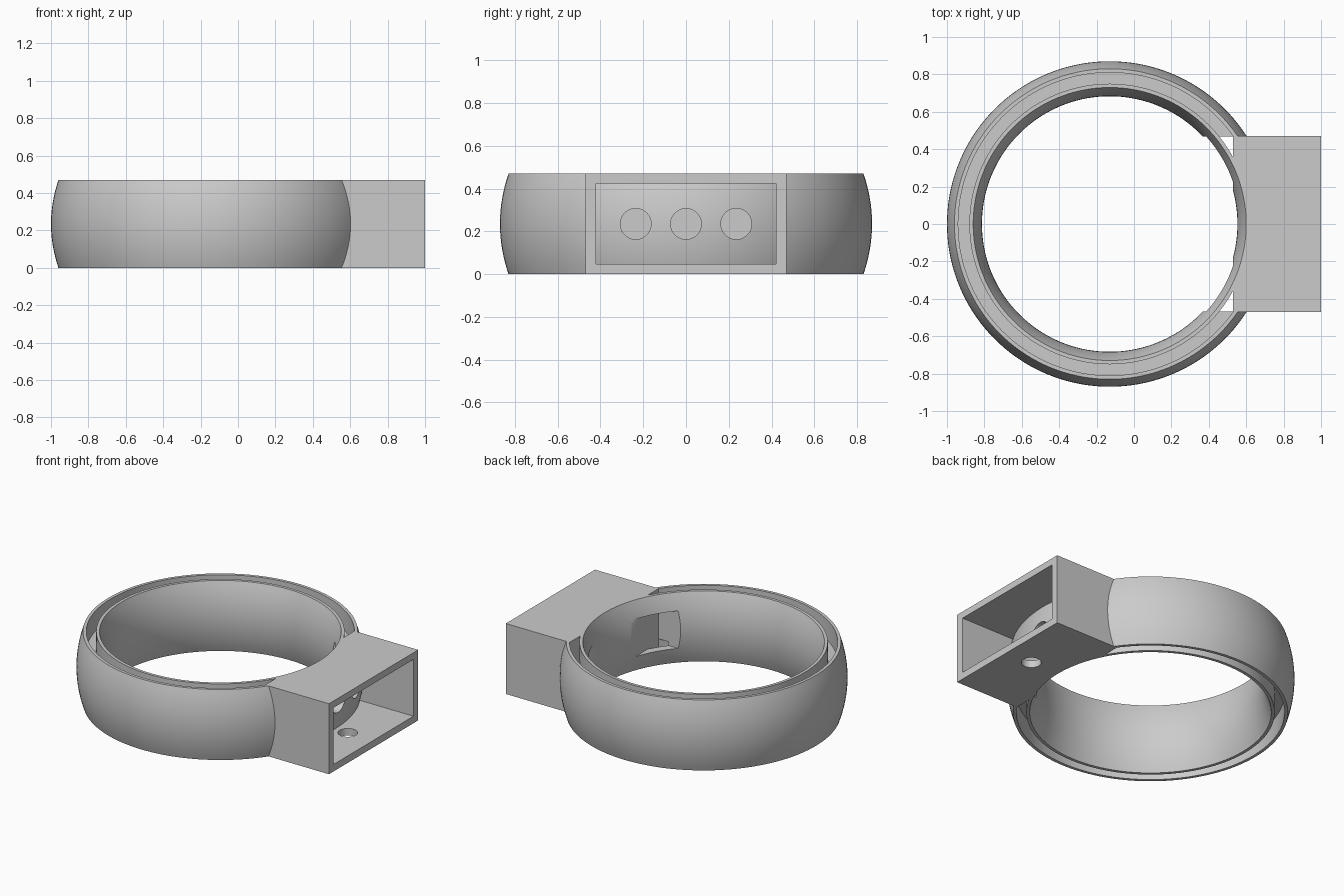
import bpy, bmesh, math
from mathutils import Matrix

if "Cube" in bpy.data.objects:
    bpy.data.objects.remove(bpy.data.objects["Cube"], do_unlink=True)

CX, H, MID = -0.13, 0.47, 0.235      # ring axis, height, mid height

grey = bpy.data.materials.new("plain_grey")
grey.use_nodes = True
color = (0.6, 0.6, 0.6, 1)
grey.diffuse_color = color
grey.node_tree.nodes["Principled BSDF"].inputs["Base Color"].default_value = color


def add(name, bm):
    bmesh.ops.recalc_face_normals(bm, faces=bm.faces)
    me = bpy.data.meshes.new(name)
    bm.to_mesh(me)
    bm.free()
    ob = bpy.data.objects.new(name, me)
    ob.data.materials.append(grey)
    bpy.context.collection.objects.link(ob)
    return ob


def box(name, x0, x1, half_y, z0, z1):
    bm = bmesh.new()
    bmesh.ops.create_cube(bm, size=1)
    bm.transform(Matrix.Translation(((x0 + x1) / 2, 0, (z0 + z1) / 2))
                 @ Matrix.Diagonal((x1 - x0, 2 * half_y, z1 - z0, 1)))
    return add(name, bm)


def cylinder(name, centre, r, length, axis="X"):
    bm = bmesh.new()
    bmesh.ops.create_cone(bm, cap_ends=True, segments=48, radius1=r, radius2=r, depth=length)
    turn = Matrix.Rotation(math.pi / 2, 4, "Y") if axis == "X" else Matrix()
    bm.transform(Matrix.Translation(centre) @ turn)
    return add(name, bm)


def lathe(name, profile, closed=False, steps=144):
    """Revolve (radius, z) points; open profiles get flat caps."""
    bm = bmesh.new()
    rings = [[bm.verts.new((CX + r * math.cos(a), r * math.sin(a), z)) for r, z in profile]
             for a in (2 * math.pi * i / steps for i in range(steps))]
    n = len(profile)
    for i in range(steps):
        a, b = rings[i], rings[(i + 1) % steps]
        for j in range(n if closed else n - 1):
            k = (j + 1) % n
            bm.faces.new((a[j], b[j], b[k], a[k]))
    if not closed:
        bm.faces.new([ring[0] for ring in rings])
        bm.faces.new([ring[-1] for ring in rings])
    return add(name, bm)


def barrel(mid_r, end_r, grow=0.0, steps=16):
    """Arc-like profile from bottom to top."""
    pts = []
    for i in range(steps + 1):
        t = 2 * i / steps - 1
        pts.append((mid_r + (end_r - mid_r) * t * t + grow, MID + t * H / 2))
    return pts


def combine(target, tool, operation="DIFFERENCE"):
    m = target.modifiers.new("cut", "BOOLEAN")
    m.operation, m.solver, m.object = operation, "EXACT", tool
    bpy.context.view_layer.objects.active = target
    bpy.ops.object.modifier_apply(modifier=m.name)
    bpy.data.objects.remove(tool, do_unlink=True)


# Outer barrel with a groove in the top and bottom rims
ring = lathe("ring_with_housing", barrel(0.87, 0.83))
for z0, z1 in ((-0.1, 0.135), (H - 0.135, H + 0.1)):
    combine(ring, lathe("groove", [(0.75, z0), (0.81, z0), (0.81, z1), (0.75, z1)], closed=True))

# Open-ended housing whose cavity stops at the curved ring wall
housing = box("housing", 0.53, 1.0, 0.47, 0, H)
cavity = box("cavity", 0.55, 1.1, 0.42, 0.047, 0.425)
combine(cavity, lathe("ring_wall", barrel(0.87, 0.83, 0.002)))
combine(housing, cavity)
combine(ring, housing, "UNION")

# Rounded finger opening
bore = barrel(0.683, 0.73)
combine(ring, lathe("bore", [(0.73, -0.1)] + bore + [(0.73, H + 0.1)]))

# Inner window and round recess behind the housing
combine(ring, box("window", 0.2, 0.53, 0.468, 0.11, 0.36))
combine(ring, cylinder("recess", (0.4, 0, MID), 0.17, 0.4))

# Three stepped holes through the wall, one hole in the floor
for y in (-0.235, 0, 0.235):
    combine(ring, cylinder("hole", (0.6, y, MID), 0.06, 0.5))
    combine(ring, cylinder("hole_step", (0.78, y, MID), 0.072, 0.24))
combine(ring, cylinder("floor_hole", (0.81, 0, 0), 0.06, 0.2, "Z"))

# Smooth curves, crisp edges
bpy.ops.object.select_all(action="DESELECT")
ring.select_set(True)
bpy.context.view_layer.objects.active = ring
bpy.ops.object.shade_smooth_by_angle(angle=math.radians(30))
